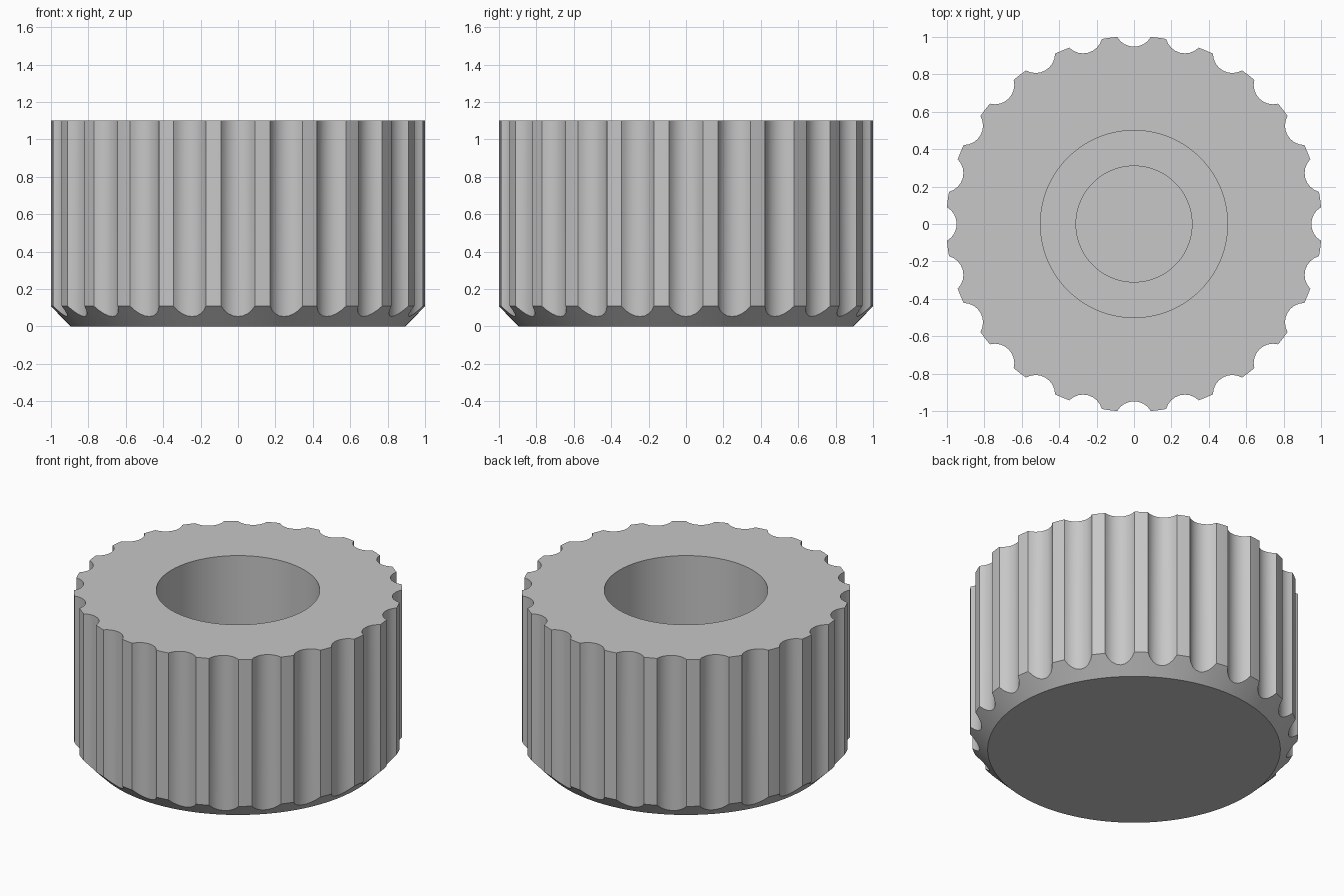
import bpy
import bmesh
from math import sin, cos, asin, atan2, hypot, pi, radians

cube = bpy.data.objects.get("Cube")
if cube:
    bpy.data.objects.remove(cube, do_unlink=True)

HEIGHT = 1.1
RADIUS = 1.004          # over the ribs
BASE_RADIUS = 0.895     # bottom of the 45 degree chamfer
GROOVES = 24
GROOVE_RADIUS = 0.104
GROOVE_CENTRE = 1.052
GROOVE_HALF_WIDTH = 0.09
ARC_STEPS = 8
BORE = 0.5
INNER_BORE = 0.31
BORE_FLOOR = 0.5
INNER_FLOOR = 0.2

# One colour
grey = bpy.data.materials.new("light_grey")
grey.use_nodes = True
colour = (0.57, 0.57, 0.57, 1)
grey.diffuse_color = colour
grey.node_tree.nodes["Principled BSDF"].inputs["Base Color"].default_value = colour


def fluted_outline():
    """Polar outline: a scooped groove followed by a plain rib, repeated."""
    outline = []
    sweep = asin(GROOVE_HALF_WIDTH / GROOVE_RADIUS)
    pitch = 2 * pi / GROOVES
    for g in range(GROOVES):
        for i in range(ARC_STEPS + 1):
            a = sweep * (2 * i / ARC_STEPS - 1)
            side = GROOVE_RADIUS * sin(a)
            out = GROOVE_CENTRE - GROOVE_RADIUS * cos(a)
            outline.append((g * pitch + atan2(side, out), hypot(side, out)))
        outline.append(((g + 0.5) * pitch, RADIUS))
    return outline


outline = fluted_outline()
bm = bmesh.new()


def ring(radius, height):
    """Ring of vertices; radius and height are functions of the outline radius."""
    return [bm.verts.new((radius(r) * cos(a), radius(r) * sin(a), height(r)))
            for a, r in outline]


# Rings from the base, up the fluted side and down into the stepped bore
rings = [
    ring(lambda r: BASE_RADIUS, lambda r: 0),
    ring(lambda r: r, lambda r: r - BASE_RADIUS),
    ring(lambda r: r, lambda r: HEIGHT),
    ring(lambda r: BORE, lambda r: HEIGHT),
    ring(lambda r: BORE, lambda r: BORE_FLOOR),
    ring(lambda r: INNER_BORE, lambda r: BORE_FLOOR),
    ring(lambda r: INNER_BORE, lambda r: INNER_FLOOR),
]
count = len(outline)
for low, high in zip(rings, rings[1:]):
    for i in range(count):
        j = (i + 1) % count
        bm.faces.new((low[i], low[j], high[j], high[i]))

# Closed base and bore floor
bm.faces.new(rings[0][::-1])
bm.faces.new(rings[-1])
bmesh.ops.recalc_face_normals(bm, faces=bm.faces)

mesh = bpy.data.meshes.new("fluted_knob")
bm.to_mesh(mesh)
bm.free()
mesh.materials.append(grey)
knob = bpy.data.objects.new("fluted_knob", mesh)
bpy.context.collection.objects.link(knob)

# Smooth grooves and bore, sharp rims and rib edges
bpy.ops.object.select_all(action='DESELECT')
knob.select_set(True)
bpy.context.view_layer.objects.active = knob
bpy.ops.object.shade_smooth_by_angle(angle=radians(30))
